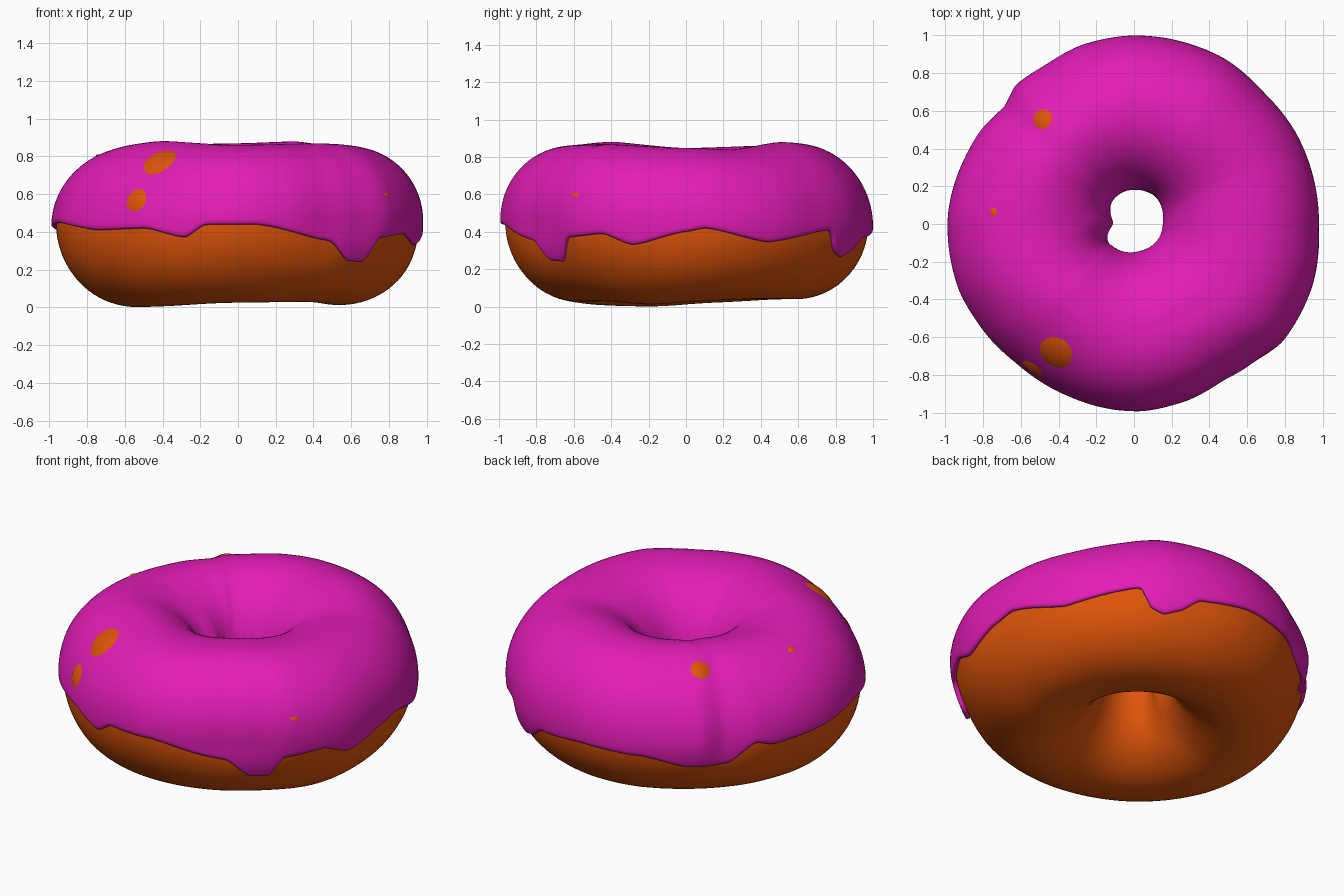
import bpy, math

if "Cube" in bpy.data.objects:
    bpy.data.objects.remove(bpy.data.objects["Cube"])

ICING = 0.026  # icing thickness


def loop_value(table, deg):
    """Smooth periodic interpolation of (degrees, value) pairs."""
    deg %= 360
    pts = table + [(table[0][0] + 360, table[0][1])]
    for (a, va), (b, vb) in zip(pts, pts[1:]):
        if a <= deg <= b:
            t = (deg - a) / (b - a)
            t = t * t * (3 - 2 * t) * 0.5 + t * 0.5
            return va + (vb - va) * t


def soft_value(table, deg, width):
    """Value averaged over a span of degrees."""
    return sum(loop_value(table, deg + width * k / 3) for k in range(-3, 4)) / 7


# outlines around the ring, measured on the icing
OUTER = [(0, .98), (30, .985), (45, .98), (62, 1.0), (90, 1.0), (105, .99), (120, .965),
         (130, .968), (138, .925), (150, .955), (180, .99), (200, .995), (214, .98), (230, .968),
         (245, .975), (265, .99), (272, .992), (285, .978), (300, .953), (310, .965),
         (322, 1.002), (340, 1.0)]
HOLE = [(0, .15), (55, .185), (103, .178), (130, .168), (180, .105), (200, .145), (213, .168),
        (230, .158), (285, .145), (328, .15)]
TOP = [(0, .848), (25, .84), (60, .88), (90, .87), (135, .86), (180, .848), (225, .882),
       (270, .86), (315, .866)]
BOTTOM = [(0, .025), (30, .04), (120, .04), (170, .02), (195, .0), (225, .005), (265, .025),
          (315, .03), (340, .008)]
# fullness of the outer upper shoulder
SHOULDER = [(0, .03), (40, 0), (90, 0), (135, -.05), (180, 0), (230, -.05), (270, .04), (315, .065)]
# height of the lower icing edge, with the drips
HEM = [(0, .41), (6, .43), (27, .35), (52, .42), (56, .29), (60, .265), (65, .29), (72, .37),
       (90, .40), (110, .38), (126, .31), (139, .31), (149, .43), (155, .40), (170, .42),
       (195, .46), (220, .42), (239, .43), (253, .38), (260, .45), (276, .45), (301, .36),
       (309, .25), (315, .245), (320, .38), (333, .40), (343, .34)]
INNER_HEM = [(0, .46), (50, .42), (110, .47), (170, .43), (230, .47), (300, .43)]
MID = 0.43
# spots where the dough pokes through: x, y, z, size
SPOTS = [(-.40, -.66, .74, .10), (-.54, -.77, .57, .075), (-.48, .55, .78, .06),
         (-.73, .06, .77, .03), (.76, -.57, .58, .03)]


def surface(deg, phi, offset):
    """Point on the ring; offset 0 is the dough, ICING is the frosting."""
    grow = offset - ICING
    c, s = math.cos(phi), math.sin(phi)
    ro = loop_value(OUTER, deg)
    ri = soft_value(HOLE, deg, 8)
    if s < 0:  # the bare dough is smoother than the icing
        t = min(1, -s * 1.5)
        ro += (soft_value(OUTER, deg, 25) - ro) * t
        ri += (soft_value(HOLE, deg, 40) - ri) * t
    ro, ri = ro + grow, ri - grow
    mid_r, half = (ro + ri) / 2, (ro - ri) / 2
    if s > 0:
        h = (loop_value(TOP, deg) + grow - MID) * s
    else:
        h = -(MID - soft_value(BOTTOM, deg, 10) + offset) * -s
    if s > 0 and c > 0:
        k = 1 + soft_value(SHOULDER, deg, 8) * 2 * s * c
        c, h = c * k, h * k
    r = mid_r + half * c
    a = math.radians(deg)
    return (r * math.cos(a), r * math.sin(a), MID + h)


def dough_point(deg, phi):
    p = surface(deg, phi, 0)
    bump = 0
    for x, y, z, size in SPOTS:
        d2 = (p[0] - x) ** 2 + (p[1] - y) ** 2 + (p[2] - z) ** 2
        bump = max(bump, (ICING + .01) * math.exp(-(d2 / size ** 2) ** 1.5 * .4))
    return surface(deg, phi, bump) if bump > .001 else p


def make_object(name, verts, faces, color):
    me = bpy.data.meshes.new(name)
    me.from_pydata(verts, [], faces)
    me.polygons.foreach_set("use_smooth", [True] * len(faces))
    mat = bpy.data.materials.new(name + "_colour")
    mat.diffuse_color = color
    mat.use_nodes = True
    mat.node_tree.nodes["Principled BSDF"].inputs["Base Color"].default_value = mat.diffuse_color
    me.materials.append(mat)
    ob = bpy.data.objects.new(name, me)
    bpy.context.collection.objects.link(ob)
    return ob


def grid_faces(n, m, closed):
    return [(i * m + j, (i + 1) % n * m + j, (i + 1) % n * m + (j + 1) % m, i * m + (j + 1) % m)
            for i in range(n) for j in range(m if closed else m - 1)]


# dough ring
N, M = 180, 80
verts = [dough_point(360 * i / N, 2 * math.pi * j / M) for i in range(N) for j in range(M)]
make_object("dough", verts, grid_faces(N, M, True), (.74, .09, .003, 1))

# icing shell with rounded edges tucked into the dough
N, M = 240, 44
EDGE = [(0, -.006), (-.025, .008), (-.02, .018), (0, .025)]
verts = []
for i in range(N):
    deg = 360 * i / N
    start = math.asin((loop_value(HEM, deg) - MID) / MID)
    end = math.pi - math.asin((loop_value(INNER_HEM, deg) - MID) / MID)
    rim = [(start + d, o) for d, o in EDGE]
    body = [(start + .04 + (end - start - .08) * k / (M - 1), ICING) for k in range(M)]
    tail = [(end - d, o) for d, o in reversed(EDGE)]
    verts += [surface(deg, p, o) for p, o in rim + body + tail]
make_object("icing", verts, grid_faces(N, M + 2 * len(EDGE), False), (.77, .012, .47, 1))
